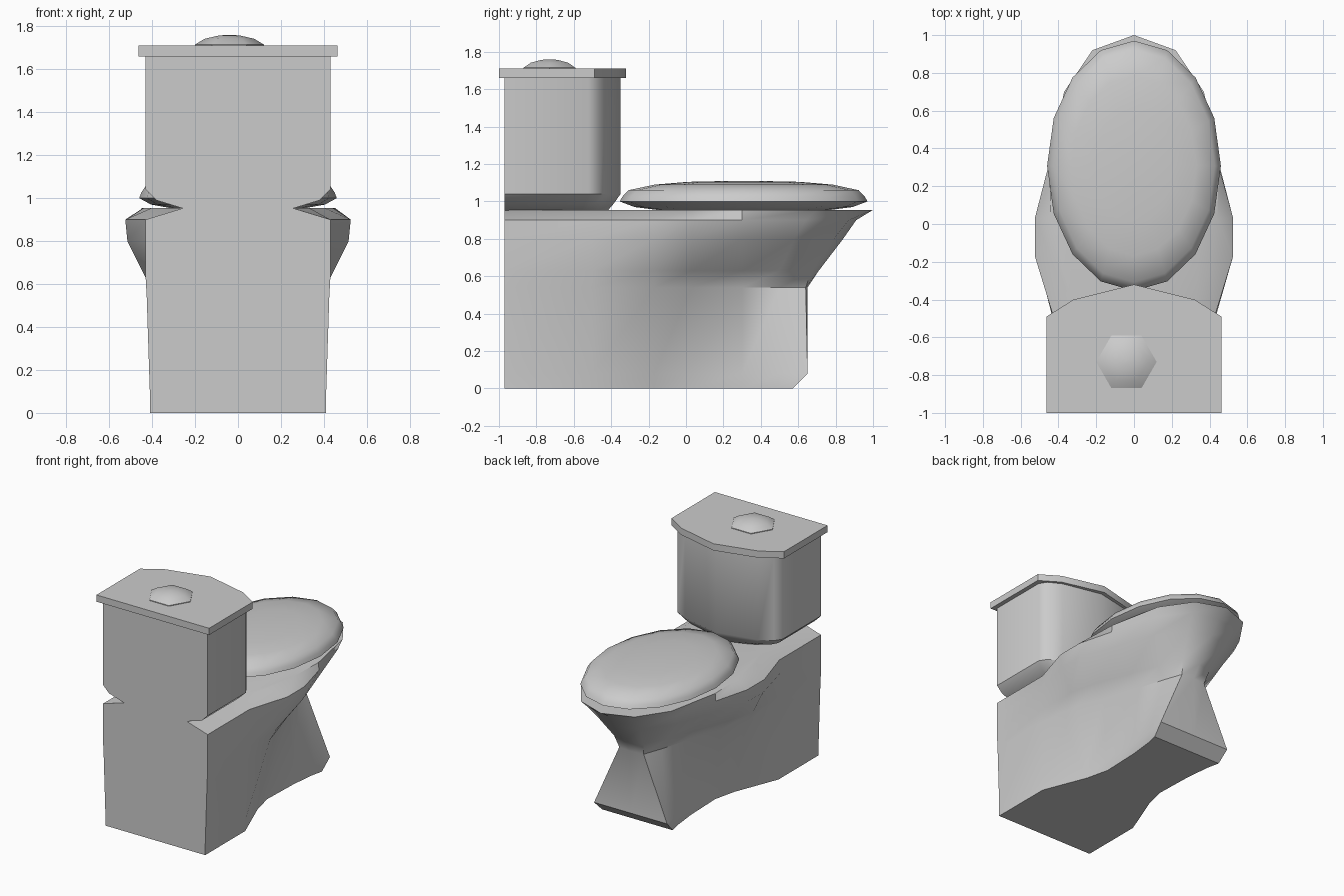
import bpy, bmesh, math

if "Cube" in bpy.data.objects:
    bpy.data.objects.remove(bpy.data.objects["Cube"])


def loft(name, rings, angle=40):
    """Skin a stack of closed rings of equal length and cap both ends."""
    bm = bmesh.new()
    loops = [[bm.verts.new(p) for p in ring] for ring in rings]
    n = len(loops[0])
    for a, b in zip(loops, loops[1:]):
        for i in range(n):
            j = (i + 1) % n
            bm.faces.new((a[i], a[j], b[j], b[i]))
    bm.faces.new(loops[0][::-1])
    bm.faces.new(loops[-1])
    bmesh.ops.recalc_face_normals(bm, faces=bm.faces)
    mesh = bpy.data.meshes.new(name)
    bm.to_mesh(mesh)
    bm.free()
    obj = bpy.data.objects.new(name, mesh)
    bpy.context.collection.objects.link(obj)
    bpy.ops.object.select_all(action='DESELECT')
    obj.select_set(True)
    bpy.context.view_layer.objects.active = obj
    bpy.ops.object.shade_smooth_by_angle(angle=math.radians(angle))
    return obj


def mirrored(z, half):
    """Right half outline (rear to tip, last point on the centre line) to a full ring."""
    left = [(-x, y) for x, y in reversed(half[:-1])]
    return [(x, y, z) for x, y in half + left]


def oval(z, rx, ry, cx, cy, n):
    return [(cx + rx * math.cos(2 * math.pi * i / n),
             cy + ry * math.sin(2 * math.pi * i / n), z) for i in range(n)]


# Pedestal and bowl: outlines from floor to rim
floor = [(.41, -.97), (.41, -.5), (.28, -.17), (.24, 0), (.25, .3), (.27, .48), (.29, .57), (0, .57)]
foot = [(.41, -.97), (.41, -.5), (.29, -.17), (.25, 0), (.25, .3), (.28, .5), (.30, .65), (0, .65)]
waist = [(.425, -.97), (.425, -.5), (.38, -.17), (.30, .03), (.21, .3), (.15, .5), (.10, .64), (0, .65)]
belly = [(.43, -.97), (.43, -.5), (.43, -.17), (.38, .03), (.28, .3), (.20, .5), (.12, .67), (0, .71)]
flare = [(.43, -.97), (.43, -.5), (.515, -.17), (.51, .03), (.42, .3), (.32, .58), (.17, .79), (0, .84)]
edge = [(.43, -.97), (.43, -.48), (.525, -.17), (.525, .03), (.455, .3), (.37, .64), (.20, .87), (0, .91)]
rim = [(.25, -.97), (.33, -.41), (.40, -.25), (.44, .03), (.45, .3), (.37, .7), (.22, .92), (0, 1.0)]
loft("bowl_pedestal", [mirrored(z, h) for z, h in (
    (0, floor), (.08, foot), (.54, waist), (.63, belly), (.80, flare), (.90, edge), (.955, rim))])

# Water tank with a tapered underside
tank = [(.43, -.97), (.43, -.52), (.395, -.465), (.30, -.415), (0, -.35)]
under = [(.38, -.97), (.38, -.54), (.35, -.49), (.27, -.45), (0, -.385)]
neck = [(.25, -.97), (.25, -.56), (.23, -.52), (.18, -.48), (0, -.42)]
loft("tank", [mirrored(z, h) for z, h in (
    (.95, neck), (.99, under), (1.04, tank), (1.67, tank))])

# Tank lid
cover = [(.463, -1.0), (.463, -.49), (.32, -.4), (0, -.32)]
loft("tank_lid", [mirrored(z, cover) for z in (1.66, 1.71)], 30)

# Flush button, a low hexagonal dome
loft("flush_button", [oval(z, r, r, -.04, -.73, 6) for z, r in (
    (1.70, .16), (1.715, .16), (1.742, .115), (1.757, .05), (1.76, .01))])

# Closed seat cover, a 16-sided cushion
loft("seat_cover", [oval(z, .46 * s, .662 * s, 0, .308, 16) for z, s in (
    (.955, .7), (.97, .88), (1.0, 1), (1.025, .98), (1.06, .93), (1.09, .72), (1.105, .45), (1.11, .1))], 60)
